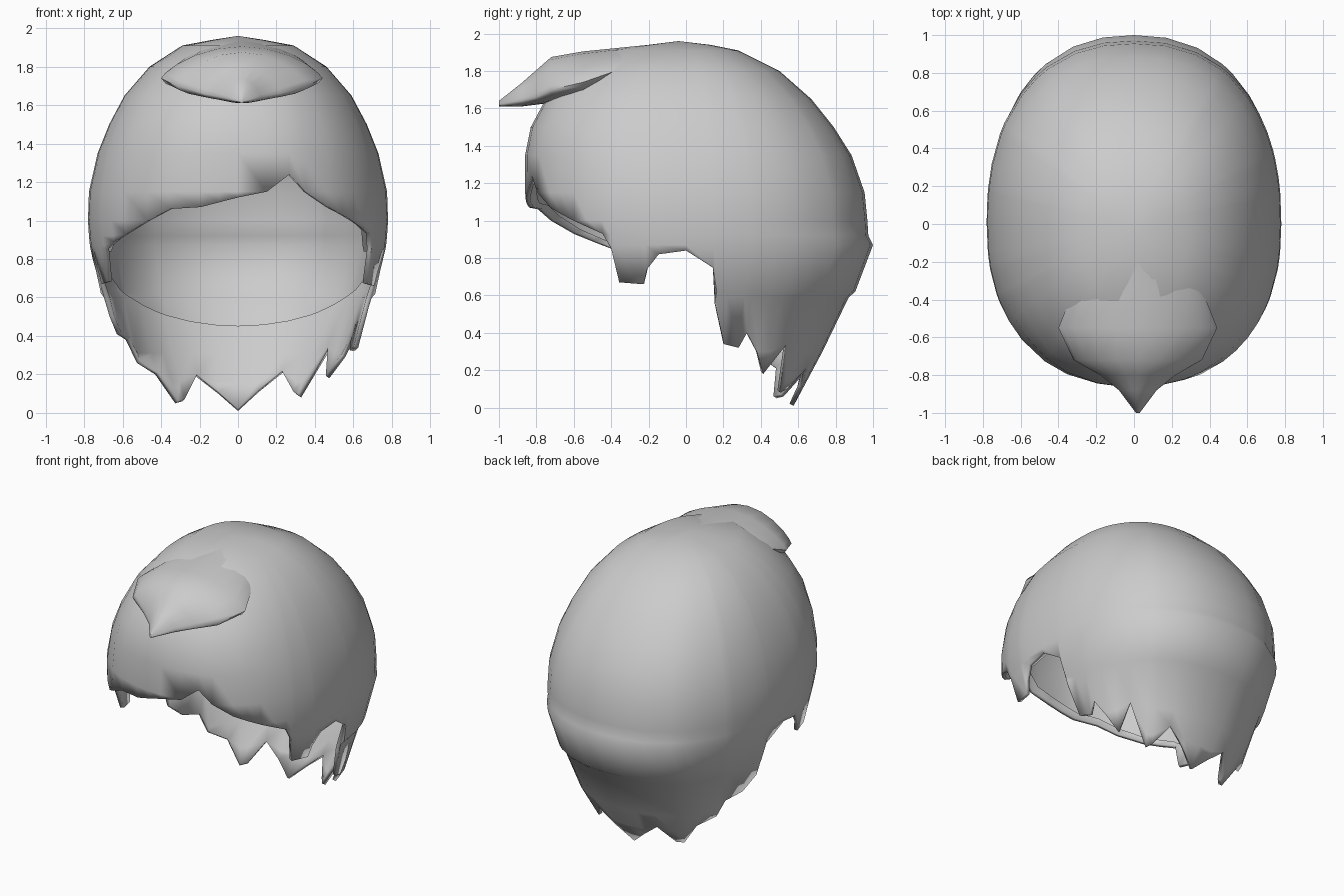
import bpy
import bmesh
from math import sin, cos, radians, pi

old = bpy.data.objects.get("Cube")
if old:
    bpy.data.objects.remove(old, do_unlink=True)

grey = bpy.data.materials.new("hair_grey")
grey.use_nodes = True
grey.diffuse_color = (0.6, 0.6, 0.6, 1)
grey.node_tree.nodes["Principled BSDF"].inputs["Base Color"].default_value = (0.6, 0.6, 0.6, 1)

# Head profile: height, half width, front depth, back depth
PROFILE = [
    (1.94, .13, .2, .13), (1.91, .29, .42, .28), (1.8, .46, .6, .5),
    (1.65, .59, .75, .67), (1.5, .67, .83, .79), (1.35, .73, .86, .885),
    (1.15, .775, .86, .955), (1, .78, .85, .97), (.92, .775, .82, .975),
    (.87, .77, .8, 1), (.62, .72, .75, .905), (.59, .695, .74, .87),
    (.3, .63, .6, .73), (.15, .55, .55, .65), (0, .47, .5, .57)]

# Lower edge: angle from the front (positive towards +x), height
HAIRLINE = [
    (-180, .01), (-161, .19), (-151, .06), (-146, .05), (-139, .2), (-128, .26),
    (-124, .38), (-113, .41), (-104, .5), (-102, .74), (-90, .84), (-79, .82),
    (-74, .74), (-72, .67), (-63, .68), (-60, .85), (-44, .93), (-33, 1),
    (-24, 1.06), (-13, 1.07), (0, 1.12), (10, 1.15), (18, 1.24), (24, 1.15),
    (33, 1.07), (45, 1), (57, .93), (60, .85), (62, .67), (72, .66), (74, .74),
    (79, .82), (90, .84), (101, .75), (103, .55), (108, .34), (115, .32),
    (118, .4), (131, .18), (138, .34), (147, .08), (151, .1), (160, .21), (180, .01)]


def lerp(a, b, t):
    return a + (b - a) * t


def surface_point(angle, z, scale):
    """Point on the head surface in a given direction and height."""
    for hi, lo in zip(PROFILE, PROFILE[1:]):
        if z >= lo[0]:
            break
    t = (hi[0] - z) / (hi[0] - lo[0])
    wide, front, back = (lerp(p, q, t) for p, q in zip(hi[1:], lo[1:]))
    s, c = sin(radians(angle)), cos(radians(angle))
    depth = front if c > 0 else back
    n = 2.3
    r = scale * (abs(s / wide) ** n + abs(c / depth) ** n) ** (-1 / n)
    return (r * s, -r * c, z)


def columns():
    """Hairline points with long spans subdivided."""
    result = []
    for (a, za), (b, zb) in zip(HAIRLINE, HAIRLINE[1:]):
        steps = max(1, round((b - a) / 8))
        result += [(lerp(a, b, i / steps), lerp(za, zb, i / steps)) for i in range(steps)]
    return result


def finish(name, bm, sharp):
    bmesh.ops.recalc_face_normals(bm, faces=bm.faces)
    mesh = bpy.data.meshes.new(name)
    bm.to_mesh(mesh)
    bm.free()
    mesh.materials.append(grey)
    obj = bpy.data.objects.new(name, mesh)
    bpy.context.collection.objects.link(obj)
    bpy.ops.object.select_all(action="DESELECT")
    obj.select_set(True)
    bpy.context.view_layer.objects.active = obj
    bpy.ops.object.shade_smooth_by_angle(angle=radians(sharp))
    return obj


def shell(name, edge, scale, top):
    """Dome whose columns follow the profile and stop at the given edge."""
    bm = bmesh.new()
    apex = bm.verts.new((0, -.04, top))
    grid = []
    for angle, low in edge:
        column = []
        for level in PROFILE:
            x, y, z = surface_point(angle, max(level[0], low), scale)
            z -= (1.96 - top) * max(0, z - 1.3) / .66
            column.append(bm.verts.new((x, y, z)))
        grid.append(column)
    for a, b in zip(grid, grid[1:] + grid[:1]):
        bm.faces.new((apex, a[0], b[0]))
        for i in range(len(a) - 1):
            bm.faces.new((a[i], a[i + 1], b[i + 1], b[i]))
    bmesh.ops.remove_doubles(bm, verts=bm.verts, dist=.0005)
    return finish(name, bm, 50)


# Outer hair with ragged locks
hair = shell("outer_hair", columns(), 1, 1.96)
thick = hair.modifiers.new("thickness", "SOLIDIFY")
thick.thickness = .025
thick.offset = -1

# Inner cap with a smooth rim dipping to the nape
rim = []
for angle, low in columns():
    t = max(0, (abs(angle) - 95) / 85)
    rim.append((angle, max(low + .02, lerp(.84, .45, sin(t * pi / 2)))))
shell("inner_cap", rim, .93, 1.91)

# Tuft flowing from the crown to a point: y, half width, top, side edge, bottom
TUFT = [(-.1, .2, 1.95, 1.88, 1.8), (-.35, .34, 1.925, 1.81, 1.75),
        (-.55, .42, 1.905, 1.74, 1.66), (-.72, .34, 1.875, 1.7, 1.63),
        (-.8, .2, 1.805, 1.66, 1.62), (-.88, .1, 1.735, 1.64, 1.61),
        (-1, .01, 1.64, 1.62, 1.61)]
bm = bmesh.new()
sides = 20
sections = []
for y, w, top, mid, bottom in TUFT:
    ring = []
    for i in range(sides):
        a = 2 * pi * i / sides
        s = sin(a)
        rise = (top - mid) * s ** 1.6 if s > 0 else (mid - bottom) * s
        ring.append(bm.verts.new((w * cos(a) + .02, y, mid + rise)))
    sections.append(ring)
for a, b in zip(sections, sections[1:]):
    for i in range(sides):
        j = (i + 1) % sides
        bm.faces.new((a[i], a[j], b[j], b[i]))
bm.faces.new(sections[0])
bm.faces.new(sections[-1])
finish("forehead_tuft", bm, 60)
